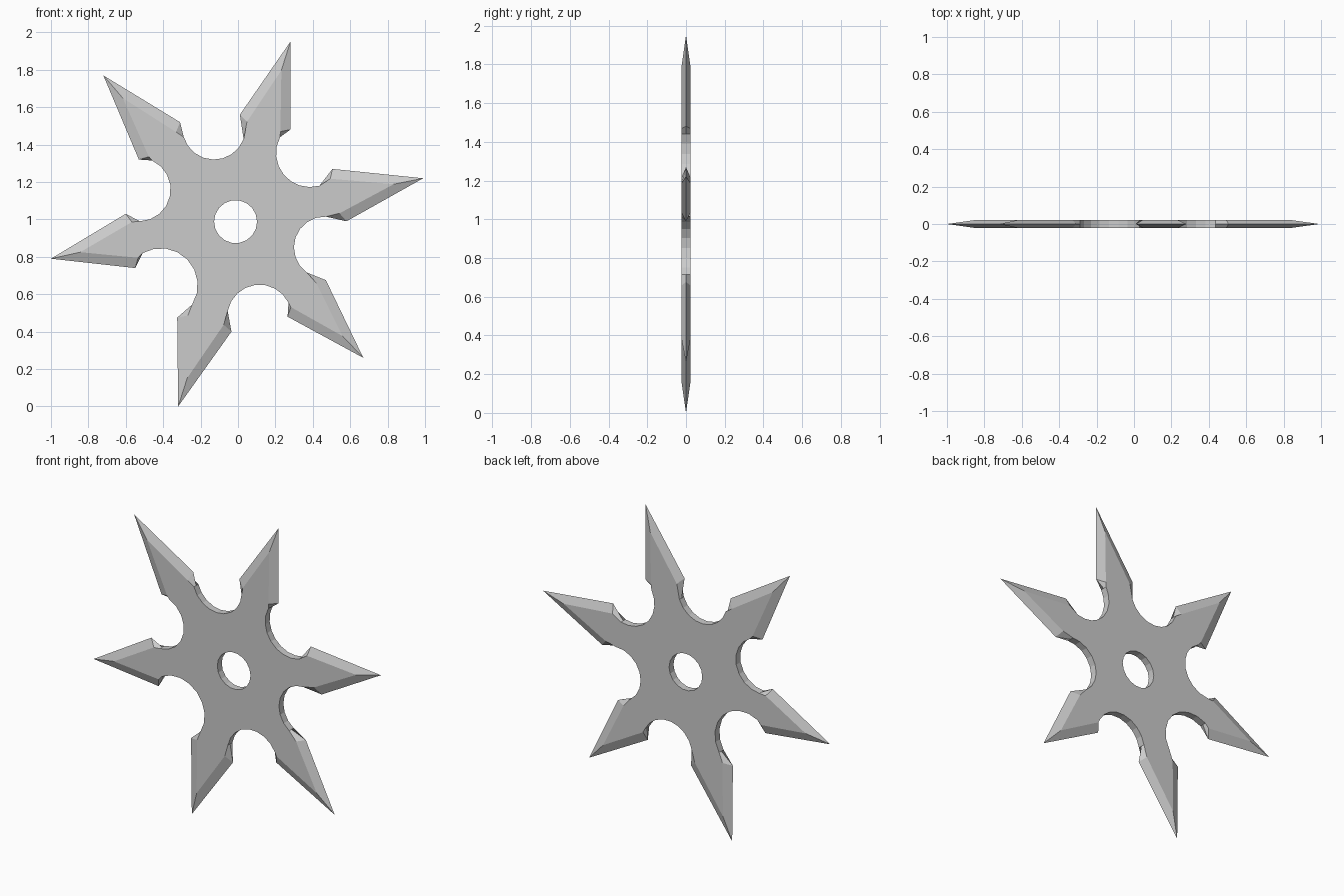
import bpy, bmesh, math
from mathutils import Vector as V
from mathutils.geometry import intersect_line_line

if "Cube" in bpy.data.objects:
    bpy.data.objects.remove(bpy.data.objects["Cube"])

HALF = 0.022          # half thickness
CENTRE = V((-0.013, 0.988))
HOLE_R, HOLE_N = 0.115, 18

# blades, counter-clockwise: first shoulder, tip, second shoulder (x, z)
blades = [
    [(.58, .99), (.99, 1.22), (.505, 1.27)],
    [(.28, 1.48), (.28, 1.95), (.01, 1.56)],
    [(-.31, 1.52), (-.72, 1.77), (-.53, 1.32)],
    [(-.60, 1.03), (-1.0, .79), (-.55, .74)],
    [(-.325, .475), (-.32, 0), (-.035, .40)],
    [(.265, .48), (.67, .26), (.47, .675)],
]
# round notch following each blade: start, middle, end of the arc
notches = [
    [(.435, 1.18), (.24, 1.245), (.225, 1.44)],
    [(.03, 1.43), (-.13, 1.32), (-.29, 1.44)],
    [(-.46, 1.315), (-.36, 1.16), (-.525, .99)],
    [(-.51, .82), (-.25, .76), (-.245, .545)],
    [(-.055, .51), (.095, .65), (.27, .555)],
    [(.37, .715), (.31, .91), (.47, 1.015)],
]


def arc(a, m, b, n=8):
    """Points on the circle through a, m, b, running clockwise from a to b."""
    d = 2 * (a.x * (m.y - b.y) + m.x * (b.y - a.y) + b.x * (a.y - m.y))
    aa, mm, bb = a.length_squared, m.length_squared, b.length_squared
    c = V(((aa * (m.y - b.y) + mm * (b.y - a.y) + bb * (a.y - m.y)) / d,
           (aa * (b.x - m.x) + mm * (a.x - b.x) + bb * (m.x - a.x)) / d))
    r = (a - c).length
    t0 = math.atan2(a.y - c.y, a.x - c.x)
    t1 = math.atan2(b.y - c.y, b.x - c.x)
    sweep = (t0 - t1) % (2 * math.pi)
    return [c + r * V((math.cos(t0 - sweep * i / n), math.sin(t0 - sweep * i / n)))
            for i in range(n + 1)]


# sharp outline in the middle plane, and the inset outline of the flat faces
edge, flat = [], []
for blade, notch in zip(blades, notches):
    s1, tip, s2 = map(V, blade)
    base = (s1 + s2) / 2
    axis = (tip - base).normalized()
    edge += [s1, tip, s2]
    flat += [s1.lerp(base, .34) - axis * .025, tip - axis * .16,
             s2.lerp(base, .34) - axis * .025]
    curve = arc(*map(V, notch))
    edge += curve
    flat += curve

hole = [CENTRE + HOLE_R * V((math.cos(2 * math.pi * i / HOLE_N),
                             math.sin(2 * math.pi * i / HOLE_N))) for i in range(HOLE_N)]

bm = bmesh.new()


def ring(points, y):
    return [bm.verts.new((p.x, y, p.y)) for p in points]


def bridge(r1, r2):
    for i in range(len(r1)):
        j = (i + 1) % len(r1)
        bm.faces.new((r1[i], r1[j], r2[j], r2[i]))


def loop_edges(r):
    return [bm.edges.get((r[i], r[i - 1])) for i in range(len(r))]


# bevelled rim and hole wall
front, mid, back = ring(flat, -HALF), ring(edge, 0), ring(flat, HALF)
bridge(front, mid)
bridge(mid, back)
hole_f, hole_b = ring(hole, -HALF), ring(hole, HALF)
bridge(hole_f, hole_b)

# flat faces around the hole
for outer, inner, ny in ((front, hole_f, -1), (back, hole_b, 1)):
    bmesh.ops.triangle_fill(bm, use_beauty=True, use_dissolve=False,
                            edges=loop_edges(outer) + loop_edges(inner), normal=(0, ny, 0))
bmesh.ops.recalc_face_normals(bm, faces=bm.faces[:])

mesh = bpy.data.meshes.new("throwing_star")
bm.to_mesh(mesh)
bm.free()
star = bpy.data.objects.new("throwing_star", mesh)
bpy.context.collection.objects.link(star)
